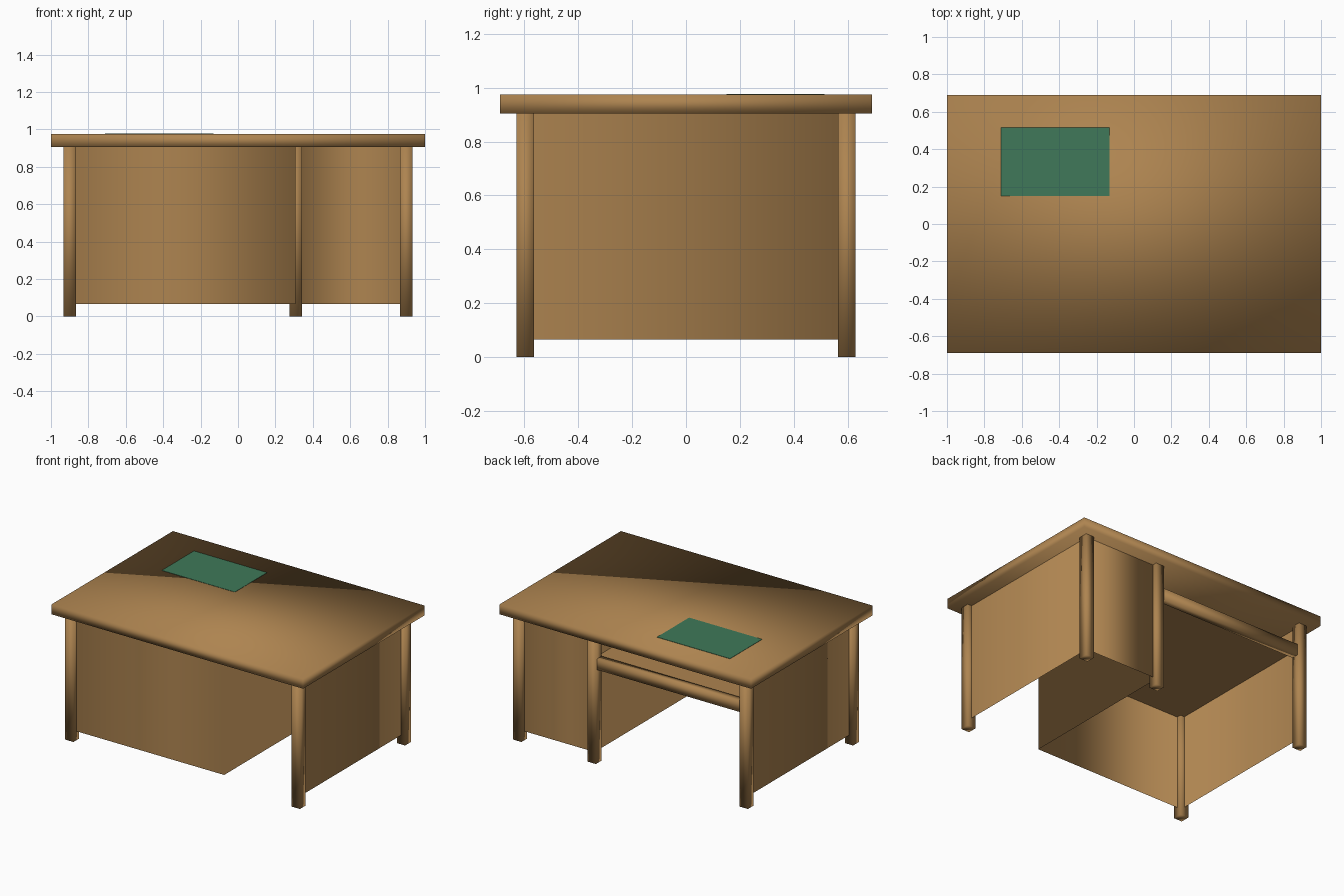
import bpy, bmesh

if "Cube" in bpy.data.objects:
    bpy.data.objects.remove(bpy.data.objects["Cube"])


def material(name, rgb):
    m = bpy.data.materials.new(name)
    m.diffuse_color = (*rgb, 1)
    m.use_nodes = True
    m.node_tree.nodes["Principled BSDF"].inputs["Base Color"].default_value = m.diffuse_color
    return m


WOOD = material("warm wood", (0.42, 0.23, 0.08))
GREEN = material("green pad", (0.05, 0.19, 0.1))


def finish(name, bm, mat, smooth=True):
    mesh = bpy.data.meshes.new(name)
    bm.to_mesh(mesh)
    bm.free()
    mesh.materials.append(mat)
    for p in mesh.polygons:
        p.use_smooth = smooth
    obj = bpy.data.objects.new(name, mesh)
    bpy.context.collection.objects.link(obj)
    return obj


def box(name, lo, hi, mat, smooth=True):
    bm = bmesh.new()
    bmesh.ops.create_cube(bm, size=1)
    for v in bm.verts:
        v.co = [lo[i] if v.co[i] < 0 else hi[i] for i in range(3)]
    return finish(name, bm, mat, smooth)


LX, LY, MX = 0.9, 0.597, 0.308   # leg centres and inner partition
UNDER, TOP = 0.905, 0.975
H = 0.033                        # half leg width

# Desk top with thin writing pad
box("desk_top", (-1, -0.69, UNDER), (1, 0.69, TOP), WOOD)
box("writing_pad", (-0.71, 0.15, TOP - 0.002), (-0.13, 0.515, TOP + 0.002), GREEN, False)

# Four corner legs and the extra leg at the back
legs = {"front_left_leg": (-LX, -LY), "front_right_leg": (LX, -LY),
        "back_left_leg": (-LX, LY), "back_right_leg": (LX, LY),
        "back_middle_leg": (MX, LY)}
for name, (x, y) in legs.items():
    box(name, (x - H, y - H, 0), (x + H, y + H, UNDER), WOOD)

# One thin folded sheet forms the side, front, partition and back panels
path = [(-LX, LY), (-LX, -LY), (MX, -LY), (MX, LY), (LX, LY), (LX, -LY)]
bm = bmesh.new()
low = [bm.verts.new((x, y, 0.065)) for x, y in path]
high = [bm.verts.new((x, y, UNDER)) for x, y in path]
for i in range(len(path) - 1):
    bm.faces.new((low[i], low[i + 1], high[i + 1], high[i]))
finish("wall_panels", bm, WOOD)

# Shelf sheet under the top, with a rail along its open back edge
bm = bmesh.new()
bm.faces.new([bm.verts.new((x, y, 0.742)) for x, y in
              ((-LX, -LY), (MX, -LY), (MX, LY), (-LX, LY))])
finish("shelf", bm, WOOD)
box("shelf_rail", (-LX, LY - H, 0.672), (MX, LY + 0.02, 0.75), WOOD)
